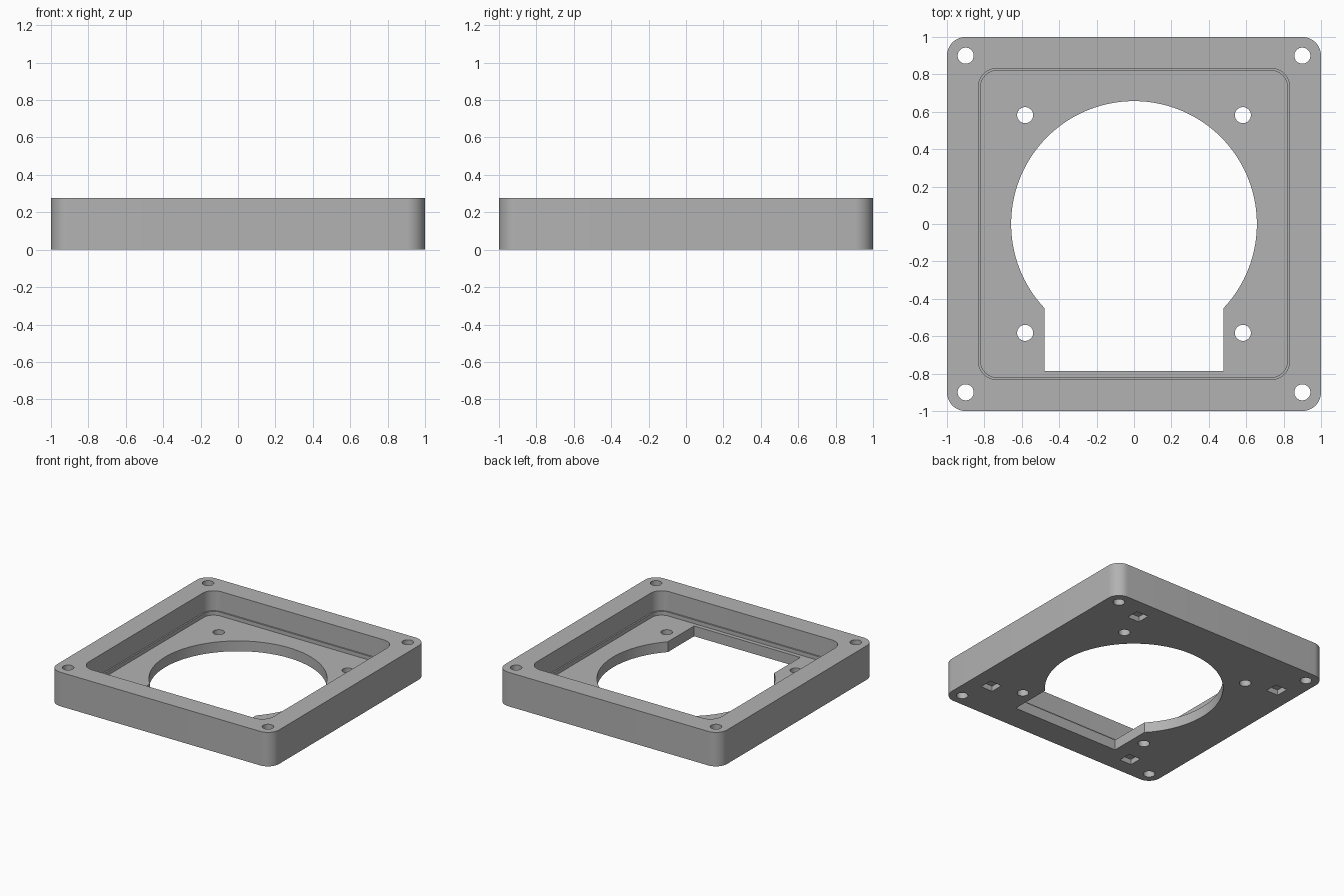
import bpy
import bmesh
import math

if "Cube" in bpy.data.objects:
    bpy.data.objects.remove(bpy.data.objects["Cube"])

H = 0.277        # total height
FLOOR = 0.084    # floor plate thickness
LEDGE = 0.115    # height of the small step around the recess

grey = bpy.data.materials.new("light grey")
grey.diffuse_color = (0.448, 0.448, 0.448, 1)
grey.use_nodes = True
grey.node_tree.nodes["Principled BSDF"].inputs["Base Color"].default_value = grey.diffuse_color


def prism(name, outline, z0, z1):
    """Closed solid extruded upward from a 2D outline."""
    bm = bmesh.new()
    face = bm.faces.new([bm.verts.new((x, y, z0)) for x, y in outline])
    top = bmesh.ops.extrude_face_region(bm, geom=[face])["geom"]
    bmesh.ops.translate(bm, vec=(0, 0, z1 - z0),
                        verts=[v for v in top if isinstance(v, bmesh.types.BMVert)])
    bmesh.ops.recalc_face_normals(bm, faces=bm.faces)
    mesh = bpy.data.meshes.new(name)
    bm.to_mesh(mesh)
    bm.free()
    obj = bpy.data.objects.new(name, mesh)
    bpy.context.collection.objects.link(obj)
    mesh.materials.append(grey)
    return obj


def arc(cx, cy, r, a0, a1, n):
    return [(cx + r * math.cos(math.radians(a0 + (a1 - a0) * i / n)),
             cy + r * math.sin(math.radians(a0 + (a1 - a0) * i / n)))
            for i in range(n + 1)]


def rounded_square(half, r):
    c = half - r
    pts = []
    for i, (sx, sy) in enumerate([(1, 1), (-1, 1), (-1, -1), (1, -1)]):
        pts += arc(sx * c, sy * c, r, 90 * i, 90 * i + 90, 12)
    return pts


def square(cx, cy, h):
    return [(cx - h, cy - h), (cx + h, cy - h), (cx + h, cy + h), (cx - h, cy + h)]


def circle(cx, cy, r, n=32):
    return arc(cx, cy, r, 0, 360, n)[:-1]


# Outer body
frame = prism("fan_frame", rounded_square(1.0, 0.1), 0, H)

# Stepped recess from the top
cutters = [
    prism("recess_cutter", rounded_square(0.832, 0.1), LEDGE, H + 0.1),
    prism("floor_cutter", rounded_square(0.82, 0.088), FLOOR, LEDGE + 0.05),
]

# Round opening joined to the rectangular notch at the front
R, NX, NY = 0.657, 0.478, -0.787
start = math.degrees(math.atan2(-math.sqrt(R * R - NX * NX), NX))
opening = arc(0, 0, R, start, 180 - start, 96) + [(-NX, NY), (NX, NY)]
cutters.append(prism("opening_cutter", opening, -0.1, FLOOR + 0.06))

# Corner and inner screw holes
for d in (0.9, 0.582):
    for sx in (-1, 1):
        for sy in (-1, 1):
            cutters.append(prism("screw_hole_cutter",
                                 circle(sx * d, sy * d, 0.043), -0.1, H + 0.1))

# Blind square pockets underneath, in a quarter-turn pattern
x, y = 0.825, -0.655
for i in range(4):
    cutters.append(prism("pocket_cutter", square(x, y, 0.053), -0.1, 0.043))
    x, y = -y, x

# Cut everything, then remove the cutters
bpy.context.view_layer.objects.active = frame
for cutter in cutters:
    mod = frame.modifiers.new("cut", "BOOLEAN")
    mod.operation = "DIFFERENCE"
    mod.solver = "EXACT"
    mod.object = cutter
    cutter.hide_render = True
    bpy.ops.object.modifier_apply(modifier=mod.name)
for cutter in cutters:
    bpy.data.objects.remove(cutter)

bpy.ops.object.select_all(action="DESELECT")
frame.select_set(True)
bpy.ops.object.shade_smooth_by_angle(angle=math.radians(30))
